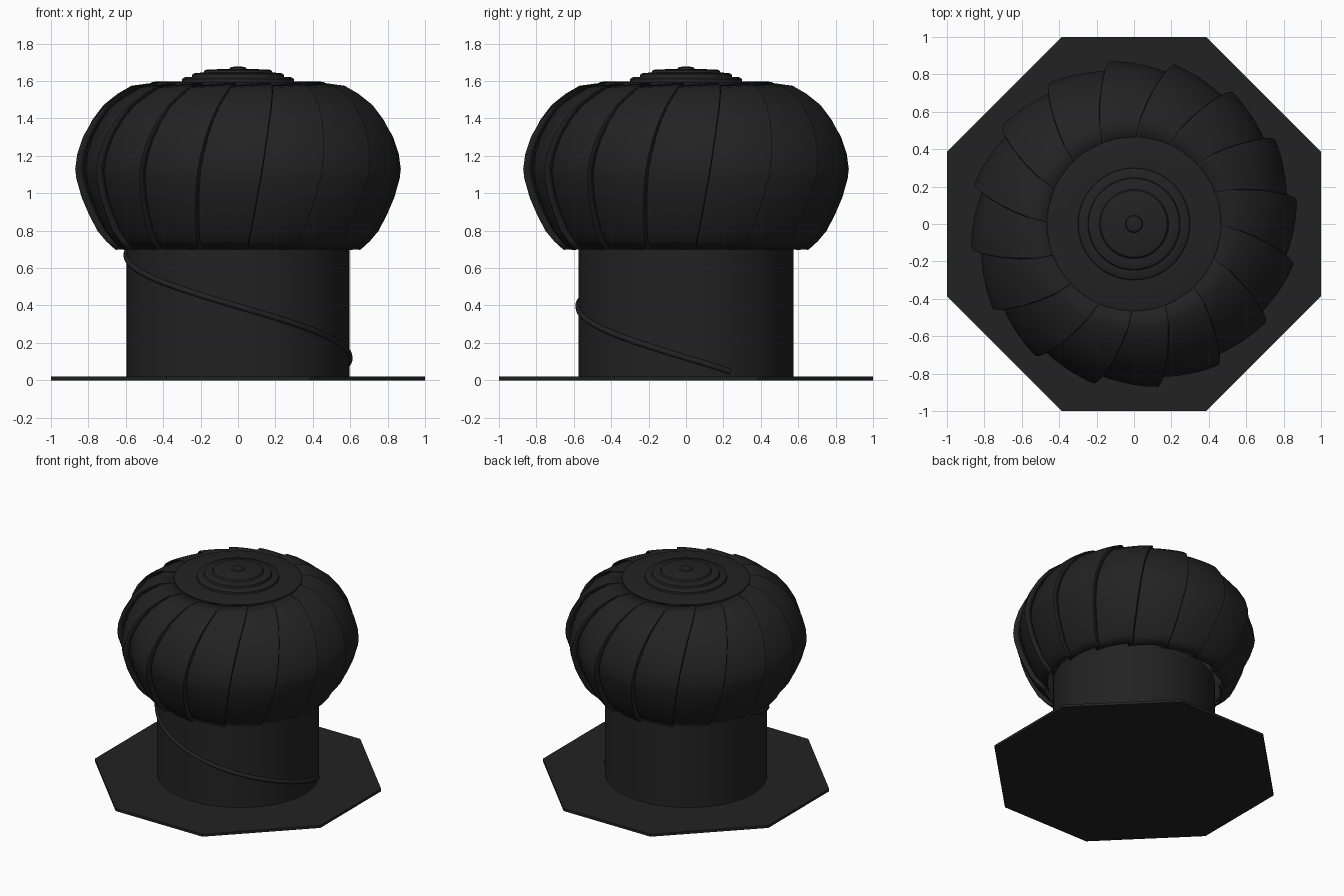
import bpy, bmesh, math
from math import sin, cos, radians, pi

if "Cube" in bpy.data.objects:
    bpy.data.objects.remove(bpy.data.objects["Cube"])

dark = bpy.data.materials.new("dark_metal")
dark.diffuse_color = (0.016, 0.016, 0.016, 1)
dark.use_nodes = True
dark.node_tree.nodes["Principled BSDF"].inputs["Base Color"].default_value = dark.diffuse_color


def make(name, verts, faces, angle=None):
    me = bpy.data.meshes.new(name)
    me.from_pydata(verts, [], faces)
    bm = bmesh.new()
    bm.from_mesh(me)
    bmesh.ops.remove_doubles(bm, verts=bm.verts, dist=1e-5)
    bmesh.ops.recalc_face_normals(bm, faces=bm.faces)
    bm.to_mesh(me)
    bm.free()
    me.materials.append(dark)
    ob = bpy.data.objects.new(name, me)
    bpy.context.collection.objects.link(ob)
    if angle:
        bpy.ops.object.select_all(action='DESELECT')
        ob.select_set(True)
        bpy.context.view_layer.objects.active = ob
        bpy.ops.object.shade_smooth_by_angle(angle=radians(angle))
    return ob


def lathe(name, profile, n=64, sx=1.0, sy=1.0):
    verts = [(r * sx * cos(2 * pi * i / n), r * sy * sin(2 * pi * i / n), z)
             for i in range(n) for r, z in profile]
    m = len(profile)
    faces = [(i * m + j, (i + 1) % n * m + j, (i + 1) % n * m + j + 1, i * m + j + 1)
             for i in range(n) for j in range(m - 1)]
    return make(name, verts, faces, 30)


# octagonal base plate
c = 0.385
oct_pts = [(1, -c), (1, c), (c, 1), (-c, 1), (-1, c), (-1, -c), (-c, -1), (c, -1)]
make("base_plate", [(x, y, z) for z in (0, 0.02) for x, y in oct_pts],
     [tuple(range(8)), tuple(range(8, 16))] +
     [(i, (i + 1) % 8, (i + 1) % 8 + 8, i + 8) for i in range(8)])

# slightly oval duct neck
RX, RY = 0.597, 0.576
lathe("neck", [(1, 0.015), (1, 0.74), (0.98, 0.74), (0.98, 0.02)], 64, RX, RY)

# spiral seam around the neck
cu = bpy.data.curves.new("neck_spiral_seam", 'CURVE')
cu.dimensions = '3D'
cu.bevel_depth = 0.016
cu.bevel_resolution = 2
cu.use_fill_caps = True
sp = cu.splines.new('POLY')
N = 56
sp.points.add(N)
for i, p in enumerate(sp.points):
    a = radians(162 + (384 - 162) * i / N)
    z = 0.67 - 0.55 * (a - pi) / pi
    p.co = (RX * cos(a), RY * sin(a), z, 1)
cu.materials.append(dark)
bpy.context.collection.objects.link(bpy.data.objects.new("neck_spiral_seam", cu))

# stepped top cap
lathe("top_cap", [(0, 1.577), (0.465, 1.577), (0.465, 1.592), (0.45, 1.596),
                  (0.30, 1.598), (0.298, 1.612), (0.285, 1.62), (0.247, 1.622),
                  (0.243, 1.637), (0.23, 1.643), (0.185, 1.645), (0.178, 1.657),
                  (0.165, 1.662), (0.047, 1.664), (0.042, 1.672), (0.03, 1.676),
                  (0, 1.677)])

# overlapping turbine vanes: radius, height, twist in degrees, overlap depth
prof = [(0.655, 0.70, -4, 0.06), (0.705, 0.745, -3.6, 0.065), (0.752, 0.80, -3, 0.07),
        (0.80, 0.89, -2, 0.07), (0.84, 0.98, -1.2, 0.07), (0.87, 1.08, -0.2, 0.07),
        (0.877, 1.13, 0.3, 0.07), (0.868, 1.21, 1.2, 0.07), (0.84, 1.30, 2.4, 0.068),
        (0.79, 1.39, 4, 0.064), (0.725, 1.47, 6, 0.058), (0.645, 1.53, 8.3, 0.05),
        (0.57, 1.572, 10.5, 0.036), (0.45, 1.588, 13, 0.01)]
VANES, COLS, STEP = 16, 10, 360 / 16
verts, faces = [], []
m = len(prof)
for k in range(VANES):
    base = len(verts)
    for u in range(-2, COLS + 1):
        t = max(u, 0) / COLS
        for r, z, tw, d in prof:
            a = radians(8 + k * STEP + tw - t * (STEP + 3))
            rr = r * (1 - d * t)
            if u < 0:                      # folded lip on the leading edge
                rr -= d * (0.12 if u == -1 else 0.55)
                a += radians(0.35)
            verts.append((rr * cos(a), rr * sin(a), z - 0.012 * t * (z > 1.5)))
    for u in range(COLS + 2):
        for j in range(m - 1):
            q = base + u * m + j
            faces.append((q, q + 1, q + m + 1, q + m))
vanes = make("turbine_vanes", verts, faces, 40)
mod = vanes.modifiers.new("thickness", 'SOLIDIFY')
mod.thickness = 0.006
mod.offset = 0
